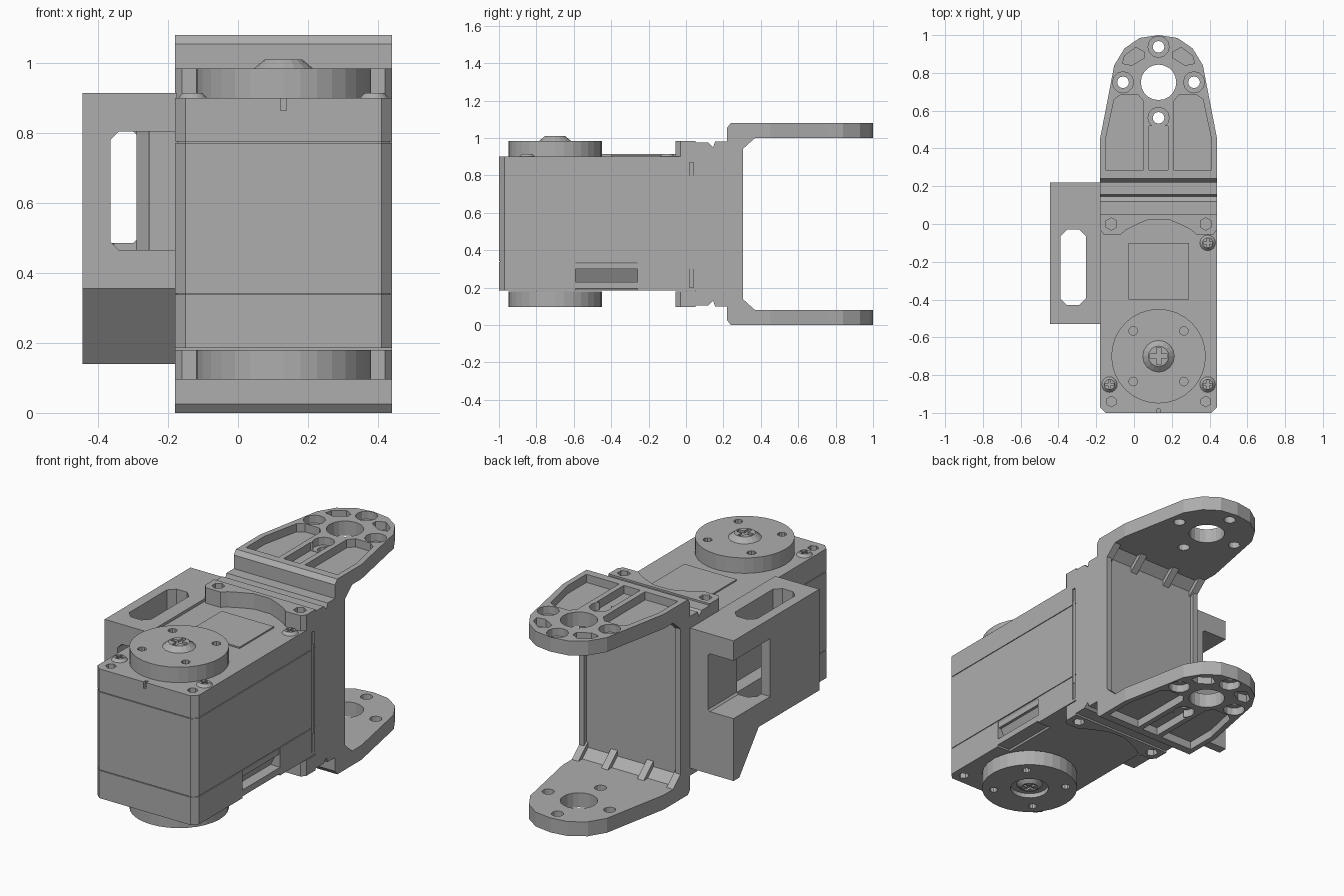
import bpy, bmesh, math
from mathutils import Vector

cube = bpy.data.objects.get("Cube")
if cube:
    bpy.data.objects.remove(cube, do_unlink=True)

grey = bpy.data.materials.new("mid_grey")
grey.use_nodes = True
grey.diffuse_color = (0.42, 0.42, 0.42, 1)
grey.node_tree.nodes["Principled BSDF"].inputs["Base Color"].default_value = (0.42, 0.42, 0.42, 1)

CX, MID = 0.13, 0.54          # centre line of the actuator, mirror height
LEFT, RIGHT = -0.18, 0.44


def finish(name, bm):
    bmesh.ops.recalc_face_normals(bm, faces=bm.faces)
    mesh = bpy.data.meshes.new(name)
    bm.to_mesh(mesh)
    bm.free()
    mesh.materials.append(grey)
    ob = bpy.data.objects.new(name, mesh)
    bpy.context.scene.collection.objects.link(ob)
    return ob


def prism(name, pts, lo, hi, axis="z"):
    place = {"z": lambda a, b, h: (a, b, h),
             "x": lambda a, b, h: (h, a, b),
             "y": lambda a, b, h: (a, h, b)}[axis]
    bm = bmesh.new()
    base = bm.faces.new([bm.verts.new(place(a, b, lo)) for a, b in pts])
    geo = bmesh.ops.extrude_face_region(bm, geom=[base])["geom"]
    shift = Vector(place(0, 0, hi - lo))
    bmesh.ops.translate(bm, vec=shift, verts=[g for g in geo if isinstance(g, bmesh.types.BMVert)])
    return finish(name, bm)


def box(name, x0, x1, y0, y1, z0, z1):
    return prism(name, [(x0, y0), (x1, y0), (x1, y1), (x0, y1)], z0, z1)


def disc(name, x, y, r, z0, z1, sides=24, top=None):
    bm = bmesh.new()
    bmesh.ops.create_cone(bm, cap_ends=True, segments=sides, radius1=r,
                          radius2=r if top is None else top, depth=z1 - z0)
    bmesh.ops.translate(bm, vec=(x, y, (z0 + z1) / 2), verts=bm.verts)
    return finish(name, bm)


def octagon(x0, x1, y0, y1, c):
    return [(x0 + c, y0), (x1 - c, y0), (x1, y0 + c), (x1, y1 - c),
            (x1 - c, y1), (x0 + c, y1), (x0, y1 - c), (x0, y0 + c)]


def cut(ob, *cutters):
    for c in cutters:
        mod = ob.modifiers.new("cut", "BOOLEAN")
        mod.operation, mod.solver, mod.object = "DIFFERENCE", "EXACT", c
        with bpy.context.temp_override(object=ob, active_object=ob, selected_objects=[ob]):
            bpy.ops.object.modifier_apply(modifier=mod.name)
        bpy.data.objects.remove(c, do_unlink=True)
    return ob


def mirror_down(ob, name):
    bm = bmesh.new()
    bm.from_mesh(ob.data)
    for v in bm.verts:
        v.co.z = 2 * MID - v.co.z
    bmesh.ops.reverse_faces(bm, faces=bm.faces)
    mesh = bpy.data.meshes.new(name)
    bm.to_mesh(mesh)
    bm.free()
    mesh.materials.append(grey) if not mesh.materials else None
    low = bpy.data.objects.new(name, mesh)
    bpy.context.scene.collection.objects.link(low)
    return low


def cross_screw(name, x, y, r, z0, z1):
    head = disc(name, x, y, r, z0, z1, 16, r * 0.6)
    a, b = r * 0.5, r * 0.13
    return cut(head, box("c", x - a, x + a, y - b, y + b, z1 - 0.012, z1 + 0.1),
               box("c", x - b, x + b, y - a, y + a, z1 - 0.012, z1 + 0.1))


# Actuator case: three shells separated by fine seams
def case_outline(i):
    return [(LEFT + i, 0.05), (LEFT + i, -0.97), (LEFT + 0.03, -1 + i), (RIGHT - 0.03, -1 + i),
            (RIGHT - i, -0.97), (RIGHT - i, 0.05)]


lower = prism("case_lower", case_outline(0), 0.185, 0.338)
middle = prism("case_middle", case_outline(0), 0.342, 0.772)
upper = prism("case_upper", case_outline(0), 0.776, 0.9)
prism("case_core", case_outline(0.006), 0.3, 0.8)
cut(lower, prism("c", [(RIGHT + 0.01, 0.36), (RIGHT - 0.09, 0.17), (RIGHT + 0.01, 0.17)], -0.59, -0.26, "y"))
prism("case_side_lip", [(-0.59, 0.195), (-0.26, 0.195), (-0.26, 0.23), (-0.59, 0.23)], RIGHT - 0.09, RIGHT, "x")
cut(upper, box("c", 0.122, 0.138, -1.01, -0.98, 0.865, 0.91))
for side in (LEFT, RIGHT):
    for shell, z0, z1 in ((lower, 0.2, 0.4), (middle, 0.3, 0.8), (upper, 0.7, 0.87)):
        cut(shell, box("c", side - 0.01, side + 0.01, 0.02, 0.04, z0, z1))
for x in (-0.12, 0.38):
    cut(upper, disc("c", x, -0.94, 0.028, 0.82, 0.95, 6))
    cut(lower, disc("c", x, -0.94, 0.028, 0.15, 0.25, 6))
box("top_label_plate", -0.03, 0.29, -0.4, -0.1, 0.899, 0.908)
for i, (x, y) in enumerate([(-0.13, -0.85), (0.39, -0.85), (0.39, -0.1)]):
    cross_screw("case_screw_%d" % i, x, y, 0.046, 0.895, 0.915)

# Output horns, above and below
horn = disc("upper_horn", CX, -0.7, 0.25, 0.9, 0.985, 32)
for sx in (-1, 1):
    for sy in (-1, 1):
        cut(horn, disc("c", CX + sx * 0.134, -0.7 + sy * 0.134, 0.023, 0.92, 1.0, 10))
low_horn = mirror_down(horn, "lower_horn")
cut(low_horn, disc("c", CX, -0.7, 0.1, 0.05, 0.12, 24))
cross_screw("horn_screw", CX, -0.7, 0.09, 0.98, 1.01)
mirror_down(cross_screw("tmp_screw", CX, -0.7, 0.075, 0.955, 0.98), "lower_horn_screw")
bpy.data.objects.remove(bpy.data.objects["tmp_screw"], do_unlink=True)

# Scalloped mounting ears
half = [(0.31, 0.05), (0.31, -0.03), (0.29, -0.055), (0.2, -0.055), (0.17, -0.03), (0.11, 0.0), (0.05, 0.025)]
ears = prism("upper_ears", [(CX + a, b) for a, b in half] + [(CX - a, b) for a, b in reversed(half)], 0.9, 0.985)
for x in (-0.12, 0.38):
    cut(ears, disc("c", x, 0, 0.033, 0.92, 1.0, 6))
mirror_down(ears, "lower_ears")

# Grooved block between the case and the fork
edge = [(0.05, 0.975), (0.12, 0.975), (0.145, 0.95), (0.155, 0.98), (0.225, 0.98)]
prism("joining_block", edge + [(y, 2 * MID - z) for y, z in reversed(edge)], LEFT, RIGHT, "x")

# Fork: back wall with chamfered outer corners and raised side rails
wall = [(0.22, 1.055), (0.24, 1.08), (0.285, 1.08)]
prism("fork_wall", wall + [(y, 2 * MID - z) for y, z in reversed(wall)], LEFT, RIGHT, "x")
for name, x0 in (("right_rail", LEFT), ("left_rail", RIGHT - 0.03)):
    box(name, x0, x0 + 0.03, 0.28, 0.305, 0.05, 1.03)

# Fork arm: tapered plate with pockets, bosses and holes
half = [(0.31, 0.25), (0.31, 0.45), (0.25, 0.76), (0.235, 0.84), (0.18, 0.93), (0.1, 0.985)]
arm = prism("upper_arm", [(CX + a, b) for a, b in half] + [(CX, 1.0)]
            + [(CX - a, b) for a, b in reversed(half)], 1.0, 1.08)
FLOOR = 1.035
long_pocket = [(0.28, 0.26), (0.28, 0.45), (0.235, 0.66), (0.2, 0.685), (0.11, 0.685), (0.08, 0.65), (0.08, 0.26)]
tip_pocket = [(0.14, 0.84), (0.19, 0.85), (0.18, 0.89), (0.12, 0.935), (0.075, 0.91), (0.075, 0.88)]
for s in (-1, 1):
    for pocket in (long_pocket, tip_pocket):
        cut(arm, prism("c", [(CX + s * a, b) for a, b in pocket], FLOOR, 1.2))
cut(arm, box("c", CX - 0.05, CX + 0.05, 0.26, 0.52, FLOOR, 1.2))
cut(arm, disc("c", CX, 0.75, 0.094, 0.9, 1.2, 20))
for dx, dy in ((0.188, 0), (-0.188, 0), (0, 0.188), (0, -0.188)):
    cut(arm, disc("c", CX + dx, 0.75 + dy, 0.056, FLOOR + 0.002, 1.2, 12),
        disc("c", CX + dx, 0.75 + dy, 0.031, 0.9, 1.2, 12))
mirror_down(arm, "lower_arm")

# Small gussets inside the fork corners
tri = [(0.28, 1.005), (0.375, 1.005), (0.28, 0.92)]
fill = [(0.28, 1.005), (0.34, 1.005), (0.28, 0.95)]
prism("upper_corner_fill", fill, LEFT + 0.02, RIGHT - 0.02, "x")
mirror_down(bpy.data.objects["upper_corner_fill"], "lower_corner_fill")
for i, x in enumerate((LEFT, 0.0, 0.22, RIGHT - 0.04)):
    g = prism("upper_gusset_%d" % i, tri, x, x + 0.04, "x")
    mirror_down(g, "lower_gusset_%d" % i)

# Side cable bracket with a vertical slot and crossing windows
side = [(-0.53, 0.355), (-0.53, 0.915), (0.22, 0.915), (0.22, 0.14), (0.17, 0.14), (0.0, 0.355)]
bracket = prism("side_bracket", side, -0.445, -0.175, "x")
cut(bracket, prism("c", octagon(-0.39, -0.255, -0.43, -0.03, 0.035), 0, 1.2),
    prism("c", octagon(-0.365, -0.1, 0.465, 0.805, 0.025), -0.6, -0.08, "y"),
    prism("c", octagon(-0.6, -0.29, 0.485, 0.805, 0.01), -0.1, 0.3, "y"))
